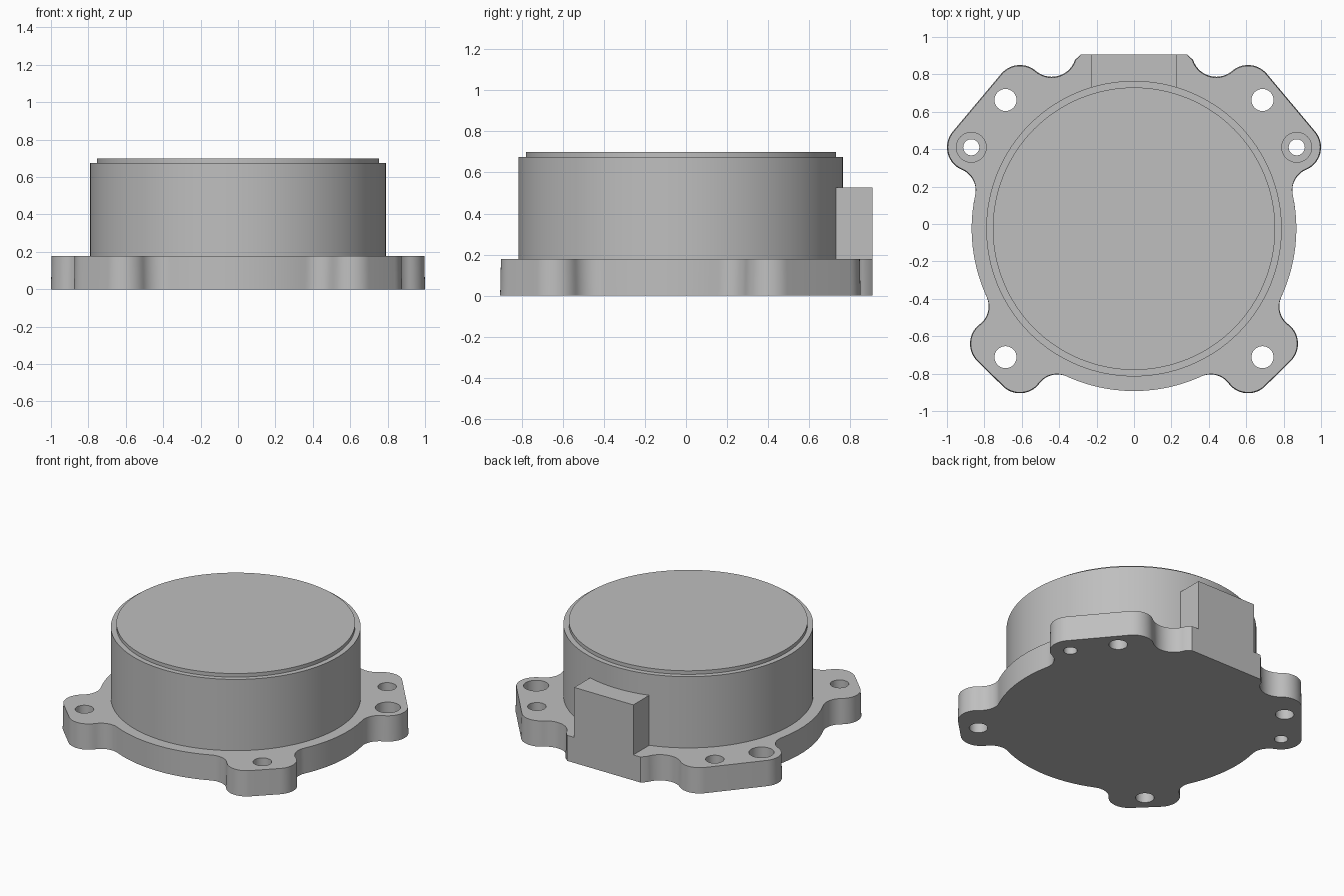
import bpy, bmesh, math
from mathutils import Vector, Matrix

if "Cube" in bpy.data.objects:
    bpy.data.objects.remove(bpy.data.objects["Cube"])

grey = bpy.data.materials.new("plain_grey")
grey.use_nodes = True
colour = (0.52, 0.52, 0.52, 1)
grey.diffuse_color = colour
grey.node_tree.nodes["Principled BSDF"].inputs["Base Color"].default_value = colour

BASE_TOP = 0.178
BACK = 0.907
HUB = Vector((0, -0.025))


def finish(bm, name):
    bmesh.ops.recalc_face_normals(bm, faces=bm.faces)
    mesh = bpy.data.meshes.new(name)
    bm.to_mesh(mesh)
    bm.free()
    obj = bpy.data.objects.new(name, mesh)
    mesh.materials.append(grey)
    bpy.context.collection.objects.link(obj)
    return obj


def smooth(obj):
    bpy.ops.object.select_all(action="DESELECT")
    obj.select_set(True)
    bpy.context.view_layer.objects.active = obj
    bpy.ops.object.shade_smooth_by_angle(angle=math.radians(30))


def cylinder(name, centre, radius, low, high, sides):
    bm = bmesh.new()
    place = Matrix.Translation((centre[0], centre[1], (low + high) / 2))
    bmesh.ops.create_cone(bm, cap_ends=True, segments=sides, radius1=radius,
                          radius2=radius, depth=high - low, matrix=place)
    return finish(bm, name)


def heading(a, b):
    return math.atan2(b.y - a.y, b.x - a.x)


def arc(c, r, start, end, turn, steps=14):
    sweep = (end - start) % math.tau
    if turn < 0:
        sweep -= math.tau
    angles = [start + sweep * i / steps for i in range(steps + 1)]
    return [c + r * Vector((math.cos(a), math.sin(a))) for a in angles]


def meet(p, rp, q, rq, side):
    # centre of a fillet that touches two circles
    d = (q - p).length
    u = (q - p) / d
    along = (rp * rp - rq * rq + d * d) / (2 * d)
    return p + along * u + side * math.sqrt(rp * rp - along * along) * Vector((-u.y, u.x))


def outline(lobe):
    rim, fillet = 0.868, 0.12
    ear_back, ear_side = Vector((0.61, 0.72)), Vector((0.87, 0.41))
    foot_side, foot_front = Vector((0.747, -0.64)), Vector((0.61, -0.775))
    notch = Vector((0.44, 0.918))
    f1, f2, f3 = [meet(HUB, rim + fillet, ear, lobe + fillet, side) for ear, side in
                  ((ear_side, -1), (foot_side, 1), (foot_front, -1))]
    slope_back = heading(ear_side, ear_back) - math.pi / 2
    slope_front = heading(foot_front, foot_side) - math.pi / 2
    pts = [Vector((0.283, BACK))]
    pts += arc(notch, (notch - ear_back).length - lobe, math.radians(198),
               heading(notch, ear_back), 1)
    pts += arc(ear_back, lobe, heading(ear_back, notch), slope_back, -1)
    pts += arc(ear_side, lobe, slope_back, heading(ear_side, f1), -1)
    pts += arc(f1, fillet, heading(f1, ear_side), heading(f1, HUB), 1)
    pts += arc(HUB, rim, heading(HUB, f1), heading(HUB, f2), -1)
    pts += arc(f2, fillet, heading(f2, HUB), heading(f2, foot_side), 1)
    pts += arc(foot_side, lobe, heading(foot_side, f2), slope_front, -1)
    pts += arc(foot_front, lobe, slope_front, heading(foot_front, f3), -1)
    pts += arc(f3, fillet, heading(f3, foot_front), heading(f3, HUB), 1)
    pts += arc(HUB, rim, heading(HUB, f3), -math.pi / 2, -1)
    return pts + [Vector((-p.x, p.y)) for p in reversed(pts[:-1])]


# Lobed flange with slightly drafted ears
bm = bmesh.new()
low = [bm.verts.new((p.x, p.y, 0)) for p in outline(0.13)]
high = [bm.verts.new((p.x, p.y, BASE_TOP)) for p in outline(0.126)]
bm.faces.new(low)
bm.faces.new(high)
for i in range(len(low)):
    j = (i + 1) % len(low)
    bm.faces.new((low[i], low[j], high[j], high[i]))
bmesh.ops.remove_doubles(bm, verts=bm.verts, dist=0.0005)
flange = finish(bm, "flange")

# Screw holes and counterbores
cutters = []
for s in (-1, 1):
    for y in (0.663, -0.712):
        cutters.append(cylinder("screw_hole_cutter", (s * 0.687, y), 0.059, -0.1, 0.3, 32))
    cutters.append(cylinder("pin_hole_cutter", (s * 0.87, 0.41), 0.043, -0.1, 0.3, 32))
    cutters.append(cylinder("counterbore_cutter", (s * 0.87, 0.41), 0.08, 0.07, 0.3, 32))
bpy.context.view_layer.objects.active = flange
for cutter in cutters:
    cutter.hide_render = True
    mod = flange.modifiers.new("hole", "BOOLEAN")
    mod.operation = "DIFFERENCE"
    mod.solver = "EXACT"
    mod.object = cutter
    bpy.ops.object.modifier_apply(modifier=mod.name)
for cutter in cutters:
    bpy.data.objects.remove(cutter)
smooth(flange)

# Round housing and raised lid
smooth(cylinder("housing", HUB, 0.79, BASE_TOP - 0.02, 0.675, 128))
smooth(cylinder("lid", HUB, 0.755, 0.66, 0.70, 128))

# Connector block at the back
bm = bmesh.new()
front, top = 0.70, 0.527
bmesh.ops.create_cube(bm, size=1, matrix=Matrix.Translation(
    (0, (front + BACK) / 2, (BASE_TOP + top) / 2)) @ Matrix.Diagonal(
    (0.456, BACK - front, top - BASE_TOP, 1)))
finish(bm, "connector_block")
